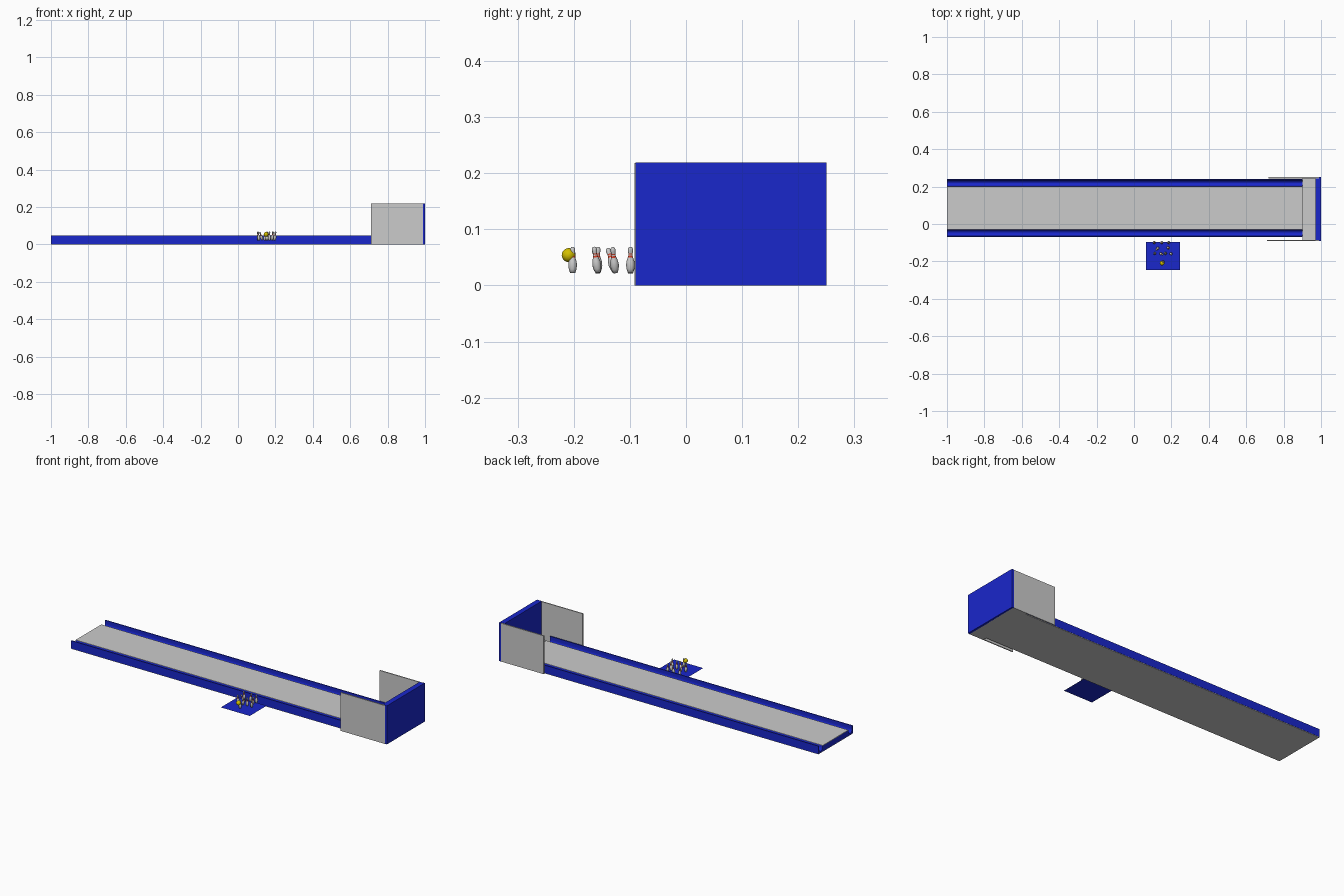
import bpy, bmesh, math
from mathutils import Matrix, Vector

if "Cube" in bpy.data.objects:
    bpy.data.objects.remove(bpy.data.objects["Cube"])


def material(name, rgb):
    m = bpy.data.materials.new(name)
    m.diffuse_color = (*rgb, 1)
    m.use_nodes = True
    m.node_tree.nodes["Principled BSDF"].inputs["Base Color"].default_value = m.diffuse_color
    return m


BLUE = material("blue", (0.01, 0.02, 0.60))
RED = material("red", (0.65, 0.05, 0.02))
WHITE = material("white", (0.62, 0.62, 0.62))
YELLOW = material("yellow", (0.65, 0.52, 0.0))


def finish(name, bm, mats=(), smooth=False):
    bmesh.ops.recalc_face_normals(bm, faces=bm.faces)
    me = bpy.data.meshes.new(name)
    bm.to_mesh(me)
    bm.free()
    for m in mats:
        me.materials.append(m)
    ob = bpy.data.objects.new(name, me)
    bpy.context.collection.objects.link(ob)
    if smooth:
        for p in me.polygons:
            p.use_smooth = True
    return ob


def box(name, lo, hi, *mats):
    bm = bmesh.new()
    lo, hi = Vector(lo), Vector(hi)
    bmesh.ops.create_cube(bm, size=1, matrix=Matrix.Translation((lo + hi) / 2)
                          @ Matrix.Diagonal((*(hi - lo), 1)))
    return finish(name, bm, mats)


def extrude_x(name, profile, x0, x1, *mats):
    bm = bmesh.new()
    f = bm.faces.new([bm.verts.new((x0, y, z)) for y, z in profile])
    r = bmesh.ops.extrude_face_region(bm, geom=[f])
    bmesh.ops.translate(bm, vec=(x1 - x0, 0, 0),
                        verts=[v for v in r["geom"] if isinstance(v, bmesh.types.BMVert)])
    return finish(name, bm, mats)


# Lane: grey underside, blue core, grey playing surface
MID = 0.085
box("lane_underside", (-1, MID - 0.154, 0), (0.9, MID + 0.154, 0.003))
box("lane_core", (-1, MID - 0.115, 0.003), (0.9, MID + 0.115, 0.033), BLUE)
box("lane_surface", (-1, MID - 0.115, 0.033), (0.9, MID + 0.115, 0.036))

# Gutters: rounded channel on both sides
for side, label in ((-1, "front"), (1, "back")):
    arc = [(0.133 + 0.0165 * math.cos(a), 0.03 - 0.02 * math.sin(a))
           for a in (math.pi * i / 10 for i in range(11))]
    prof = [(0.115, 0.003), (0.155, 0.003), (0.155, 0.047), (0.1495, 0.047)] + arc + [(0.115, 0.034)]
    extrude_x(label + "_gutter", [(MID + side * y, z) for y, z in prof], -1, 0.9, BLUE)

# Pin pit
box("pit_floor", (0.9, -0.087, 0), (0.99, 0.245, 0.004))
box("pit_front_panel", (0.71, -0.092, 0), (0.988, -0.086, 0.218))
box("pit_back_panel", (0.72, 0.244, 0), (0.988, 0.25, 0.218))
box("pit_end_wall", (0.988, -0.09, 0), (1.0, 0.25, 0.219), BLUE)
box("pit_cushion", (0.97, -0.086, 0.004), (0.988, 0.244, 0.219), BLUE)

# Mat: a single flat sheet
bm = bmesh.new()
bm.faces.new([bm.verts.new(c) for c in ((0.065, -0.247, 0.02), (0.247, -0.247, 0.02),
                                        (0.247, -0.095, 0.02), (0.065, -0.095, 0.02))])
finish("mat", bm, [BLUE])

# Pins: turned profile with red bands at the neck
PIN = [(0, 0), (0.0045, 0), (0.0068, 0.007), (0.0078, 0.014), (0.0070, 0.021), (0.0046, 0.028),
       (0.0038, 0.031), (0.0036, 0.033), (0.0037, 0.035), (0.0046, 0.040), (0.0042, 0.044),
       (0.0025, 0.0462), (0, 0.047)]


def pin(name, x, y, lean_x=0, lean_y=0):
    bm = bmesh.new()
    vs = [bm.verts.new((r, 0, z)) for r, z in PIN]
    es = [bm.edges.new(p) for p in zip(vs, vs[1:])]
    bmesh.ops.spin(bm, geom=vs + es, cent=(0, 0, 0), axis=(0, 0, 1), angle=math.tau, steps=16)
    bmesh.ops.remove_doubles(bm, verts=bm.verts, dist=1e-5)
    for f in bm.faces:
        z = f.calc_center_median().z
        f.material_index = 1 if 0.028 < z < 0.031 or 0.033 < z < 0.035 else 0
    ob = finish(name, bm, (WHITE, RED), True)
    ob.location = (x, y, 0.022 + 0.012 * abs(math.sin(lean_x) + 0) * 0.5)
    ob.rotation_euler = (lean_x, lean_y, 0)


PINS = [(0.155, -0.202, 0, 0),
        (0.112, -0.157, 0, -0.1), (0.14, -0.157, 0.15, 0.3), (0.168, -0.157, 0, 0),
        (0.196, -0.157, 0.15, 0.1),
        (0.13, -0.126, 0.3, -0.3), (0.18, -0.126, 0.1, 0.2),
        (0.11, -0.099, 0, -0.1), (0.145, -0.099, 0, 0.2), (0.185, -0.099, 0, 0)]
for i, p in enumerate(PINS):
    pin(f"pin_{i + 1}", *p)

# Ball
bm = bmesh.new()
bmesh.ops.create_uvsphere(bm, u_segments=24, v_segments=14, radius=0.0125)
ball = finish("ball", bm, [YELLOW], True)
ball.location = (0.15, -0.209, 0.054)
